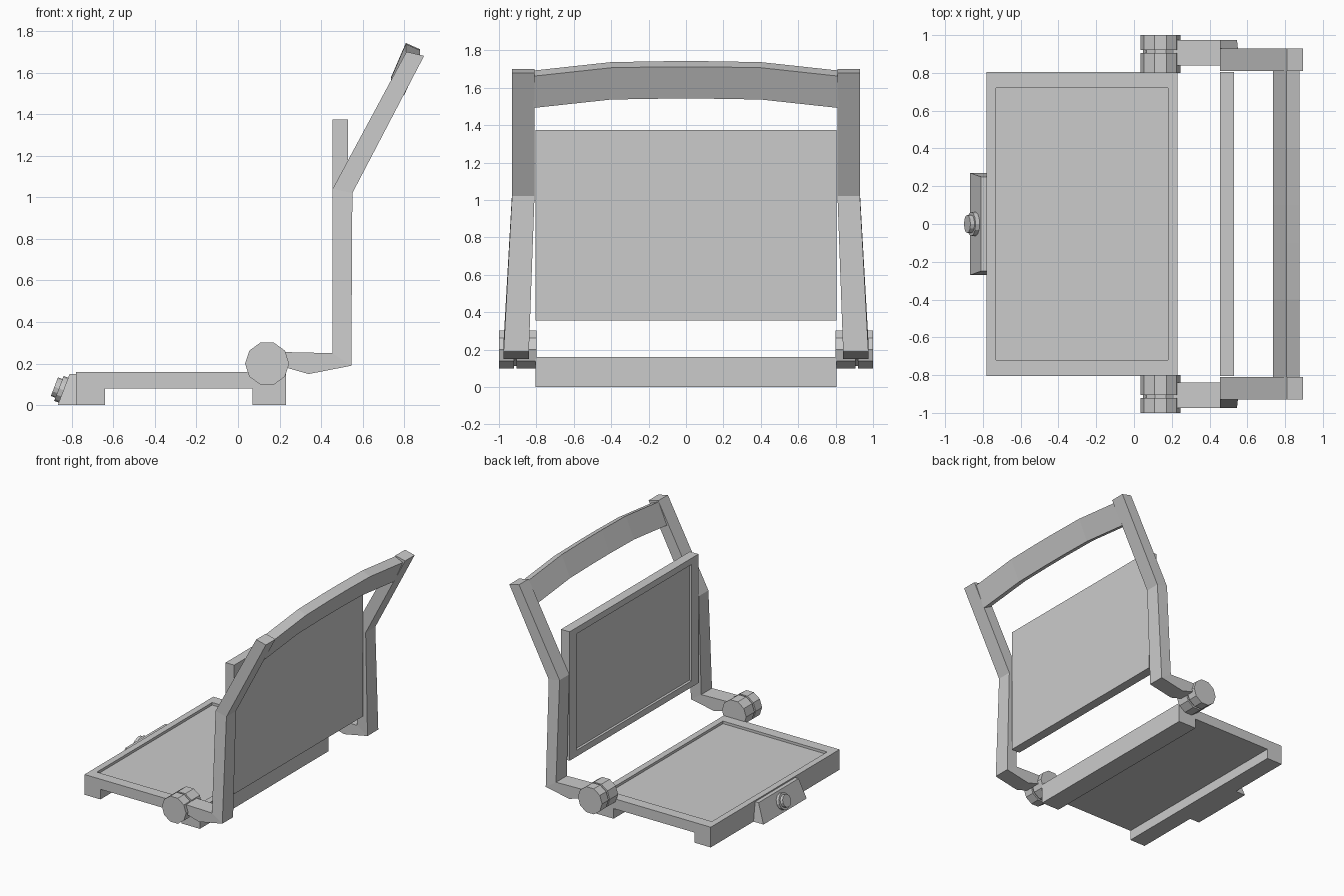
import bpy, bmesh, math
from mathutils import Vector, Matrix

if "Cube" in bpy.data.objects:
    bpy.data.objects.remove(bpy.data.objects["Cube"])

grey = bpy.data.materials.new("plain grey")
grey.diffuse_color = (0.6, 0.6, 0.6, 1)
grey.use_nodes = True
grey.node_tree.nodes["Principled BSDF"].inputs["Base Color"].default_value = grey.diffuse_color


def finish(name, bm):
    bmesh.ops.recalc_face_normals(bm, faces=bm.faces)
    me = bpy.data.meshes.new(name)
    bm.to_mesh(me)
    bm.free()
    me.materials.append(grey)
    ob = bpy.data.objects.new(name, me)
    bpy.context.collection.objects.link(ob)
    return ob


def loft(bm, rings):
    """Skin a list of equal-length point rings and cap both ends."""
    loops = [[bm.verts.new(p) for p in r] for r in rings]
    n = len(loops[0])
    for a, b in zip(loops, loops[1:]):
        for i in range(n):
            j = (i + 1) % n
            bm.faces.new((a[i], a[j], b[j], b[i]))
    bm.faces.new(loops[0])
    bm.faces.new(loops[-1])


def prism(bm, profile, y0, y1):
    """Extrude an (x, z) profile along y."""
    loft(bm, [[(x, y, z) for x, z in profile] for y in (y0, y1)])


def recess(bm, normal, margin, depth):
    """Sink a rectangular panel into the largest face pointing along normal."""
    bmesh.ops.recalc_face_normals(bm, faces=bm.faces)
    face = max((f for f in bm.faces if f.normal.dot(normal) > 0.9),
               key=lambda f: f.calc_area())
    centre = face.calc_center_median()
    bmesh.ops.inset_individual(bm, faces=[face], thickness=0.001)
    inner = bmesh.ops.extrude_discrete_faces(bm, faces=[face])["faces"][0]
    ring = list(inner.verts)
    outer = [min((v for v in bm.verts if v not in ring),
                 key=lambda v: (v.co - w.co).length) for w in ring]
    for w, o in zip(ring, outer):
        for axis in range(3):
            d = w.co[axis] - centre[axis]
            if abs(d) > 0.01:
                w.co[axis] -= math.copysign(margin[axis] - 0.001, d)
        o.co = w.co
        w.co = w.co - Vector(normal) * depth


# seat with front and rear foot rails, sunken cushion panel
bm = bmesh.new()
prism(bm, [(-0.78, 0), (-0.64, 0), (-0.64, 0.08), (0.07, 0.08), (0.07, 0),
           (0.23, 0), (0.23, 0.16), (-0.78, 0.16)], -0.805, 0.805)
recess(bm, Vector((0, 0, 1)), (0.05, 0.085, 0), 0.02)
finish("seat", bm)

# back panel with sunken front
bm = bmesh.new()
prism(bm, [(0.455, 0.355), (0.53, 0.355), (0.53, 1.375), (0.455, 1.375)],
      -0.805, 0.805)
recess(bm, Vector((-1, 0, 0)), (0, 0.085, 0.05), 0.02)
finish("back_panel", bm)

# arched top rail, leaning with the side arms
bm = bmesh.new()
rail = [(0.735, 1.575), (0.80, 1.542), (0.875, 1.712), (0.807, 1.742)]
arch = [(-0.815, -0.05), (-0.4, -0.005), (-0.1, 0), (0.1, 0), (0.4, -0.005),
        (0.815, -0.05)]
loft(bm, [[(x, y, z + dz) for x, z in rail] for y, dz in arch])
finish("top_rail", bm)

# side arms: upper point, lower point, inner y, outer y
arm = [((0.20, 0.256), (0.20, 0.19), 0.84, 0.975),
       ((0.34, 0.253), (0.34, 0.15), 0.84, 0.975),
       ((0.455, 0.25), (0.545, 0.19), 0.84, 0.975),
       ((0.455, 1.04), (0.55, 1.02), 0.81, 0.93),
       ((0.81, 1.70), (0.895, 1.68), 0.81, 0.93)]
# hinge barrel: y position and radius along its axis
barrel = [(0.80, 0.106), (0.905, 0.106), (0.905, 0.092), (0.92, 0.092),
          (0.92, 0.106), (1.0, 0.106)]
for side, s in (("left", 1), ("right", -1)):
    bm = bmesh.new()
    loft(bm, [[(a[0], s * y0, a[1]), (b[0], s * y0, b[1]),
               (b[0], s * y1, b[1]), (a[0], s * y1, a[1])]
              for a, b, y0, y1 in arm])
    finish(side + "_arm", bm)

    bm = bmesh.new()
    loft(bm, [[(0.14 + r * math.cos(math.tau * i / 10), s * y,
                0.20 + r * math.sin(math.tau * i / 10)) for i in range(10)]
              for y, r in barrel])
    finish(side + "_hinge", bm)

# control box with sloping front and tapered sides
bm = bmesh.new()
loft(bm, [[(-0.77, -w, z), (x, -w, z), (x, w, z), (-0.77, w, z)]
          for x, w, z in ((-0.867, 0.27, 0), (-0.81, 0.25, 0.15))])
finish("control_box", bm)

# stepped knob standing square to the sloping front
bm = bmesh.new()
tilt = Vector((-0.935, 0, 0.355)).to_track_quat("Z", "Y").to_matrix().to_4x4()
place = Matrix.Translation((-0.838, 0, 0.072)) @ tilt
loft(bm, [[place @ Vector((r * math.cos(math.tau * i / 12),
                           r * math.sin(math.tau * i / 12), h))
           for i in range(12)]
          for h, r in ((-0.01, 0.064), (0.025, 0.064), (0.025, 0.048),
                       (0.048, 0.048))])
finish("knob", bm)
